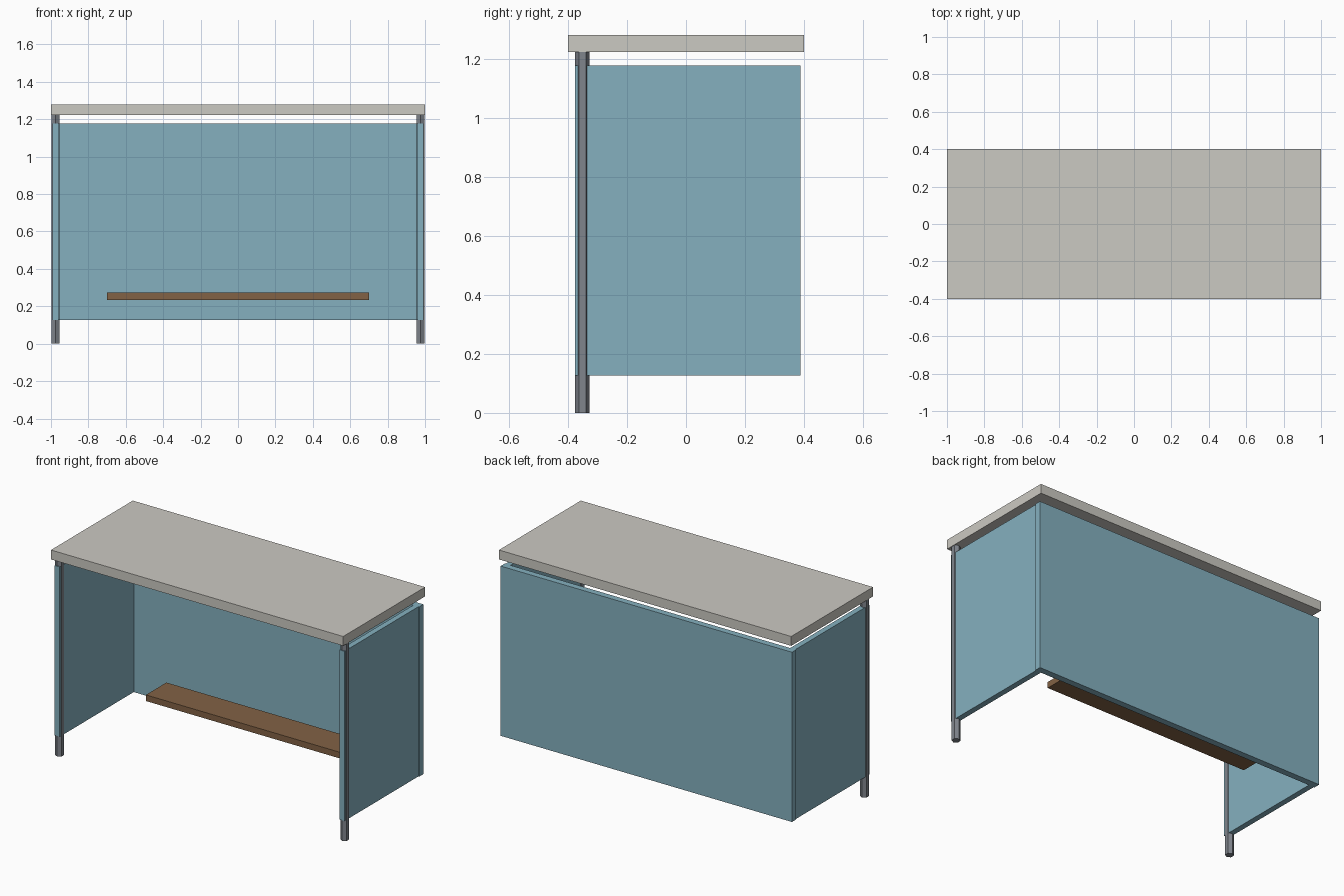
import bpy
import math

if "Cube" in bpy.data.objects:
    bpy.data.objects.remove(bpy.data.objects["Cube"], do_unlink=True)


def make_material(name, rgb):
    mat = bpy.data.materials.new(name)
    mat.use_nodes = True
    mat.diffuse_color = (*rgb, 1)
    mat.node_tree.nodes["Principled BSDF"].inputs["Base Color"].default_value = (*rgb, 1)
    return mat


def box(name, low, high, mat):
    """Axis-aligned board between two opposite corners."""
    centre = [(a + b) / 2 for a, b in zip(low, high)]
    bpy.ops.mesh.primitive_cube_add(size=1, location=centre)
    obj = bpy.context.object
    obj.name = name
    obj.scale = [b - a for a, b in zip(low, high)]
    bpy.ops.object.transform_apply(location=False, rotation=False, scale=True)
    obj.data.materials.append(mat)
    return obj


top_grey = make_material("warm light grey", (0.60, 0.585, 0.54))
panel_blue = make_material("soft blue", (0.233, 0.434, 0.522))
wood_brown = make_material("wood brown", (0.223, 0.122, 0.059))
metal_grey = make_material("metal grey", (0.214, 0.233, 0.264))

top_bottom, panel_low, panel_high = 1.222, 0.127, 1.177

# Counter top, back panel and footrest shelf
box("counter_top", (-1, -0.4, top_bottom), (1, 0.4, 1.28), top_grey)
box("back_panel", (-0.997, 0.348, panel_low), (0.997, 0.388, panel_high), panel_blue)
box("shelf", (-0.7, 0.1, 0.235), (0.7, 0.3, 0.273), wood_brown)

# Side panels with six-sided front legs embedded in their front edges
for side, sign in (("left", 1), ("right", -1)):
    inner, outer = sorted((sign * 0.957, sign * 0.992))
    box(side + "_side_panel", (inner, -0.376, panel_low), (outer, 0.35, panel_high), panel_blue)
    bpy.ops.mesh.primitive_cylinder_add(
        vertices=6, radius=0.0245, depth=top_bottom,
        location=(sign * 0.976, -0.351, top_bottom / 2))
    leg = bpy.context.object
    leg.name = side + "_front_leg"
    leg.data.materials.append(metal_grey)
